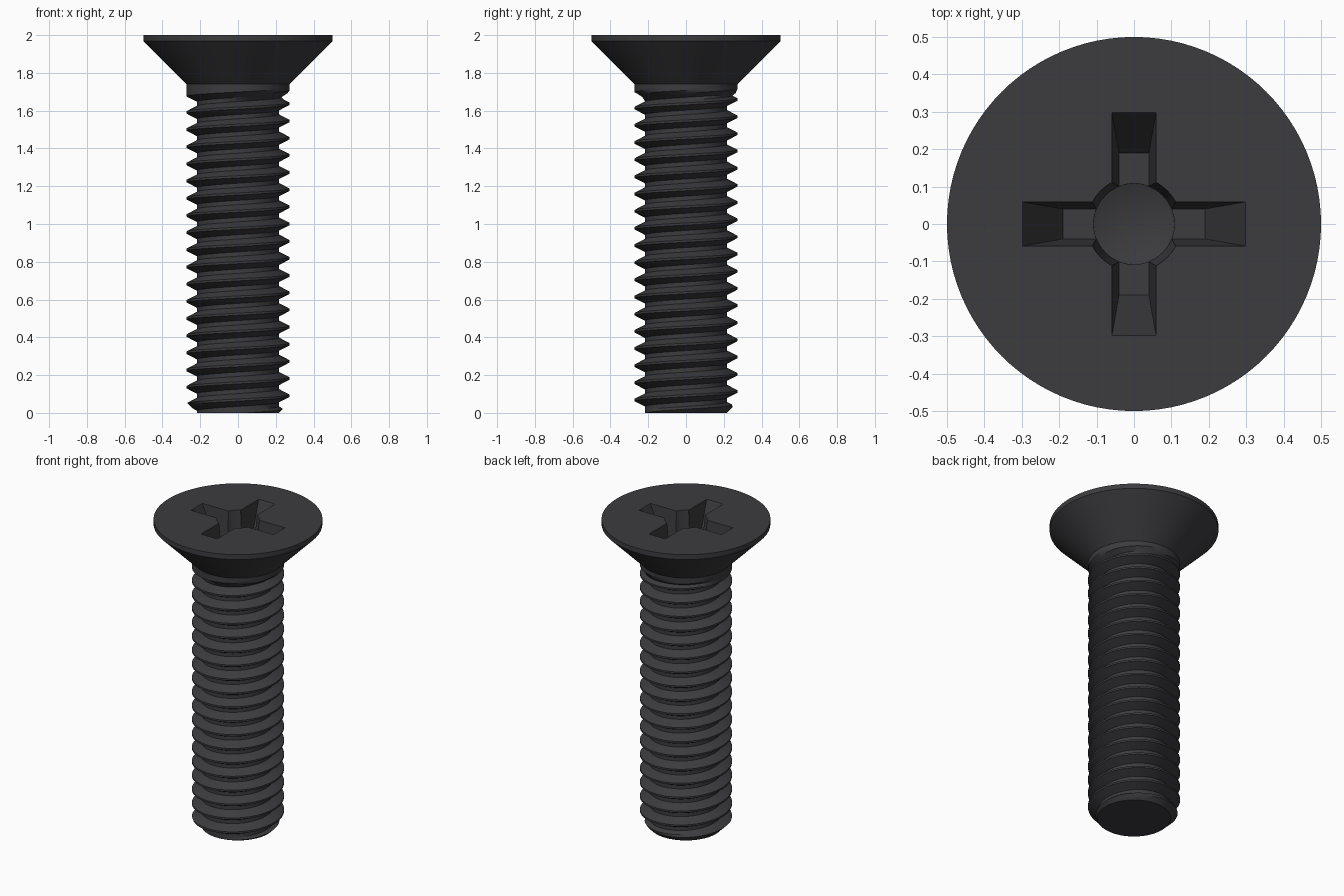
import bpy, bmesh, math

if "Cube" in bpy.data.objects:
    bpy.data.objects.remove(bpy.data.objects["Cube"])

PITCH = 1 / 11
CREST, ROOT = 0.2727, 0.217
NECK_Z = 1.74
SIDES = 96


def thread_radius(angle, z):
    """Trapezoid thread profile, chamfered at the tip and run out at the neck."""
    t = z / PITCH - angle / (2 * math.pi)
    d = abs(t - round(t))
    k = min(max((d - 1 / 16) / (3 / 8 - 1 / 16), 0), 1)
    r = CREST + (ROOT - CREST) * k
    r = max(r, min(CREST, CREST - (1.70 - z) * 1.5))
    return min(r, ROOT + max(z, 0))


def make_object(name, bm):
    bmesh.ops.recalc_face_normals(bm, faces=bm.faces[:])
    mesh = bpy.data.meshes.new(name)
    bm.to_mesh(mesh)
    bm.free()
    obj = bpy.data.objects.new(name, mesh)
    bpy.context.collection.objects.link(obj)
    return obj


def loft(name, bottom, top):
    """Closed solid between two matching outlines."""
    bm = bmesh.new()
    a = [bm.verts.new(p) for p in bottom]
    b = [bm.verts.new(p) for p in top]
    n = len(a)
    for i in range(n):
        j = (i + 1) % n
        bm.faces.new((a[i], a[j], b[j], b[i]))
    bm.faces.new(a[::-1])
    bm.faces.new(b)
    return make_object(name, bm)


# Threaded shank and countersunk head as one closed skin
bm = bmesh.new()
columns = []
for s in range(SIDES + 1):
    a = 2 * math.pi * s / SIDES
    ring = []
    for turn in range(-2, 21):
        for off in (-1 / 16, 1 / 16, 0.22, 0.375, 0.625, 0.78):
            z = PITCH * (turn + off + s / SIDES)
            z = min(max(z, 0), NECK_Z)
            ring.append((thread_radius(a, z), z))
    ring += [(0.5, 1.968), (0.5, 2.0)]
    columns.append([bm.verts.new((r * math.cos(a), r * math.sin(a), z)) for r, z in ring])
for c, d in zip(columns, columns[1:]):
    for i in range(len(c) - 1):
        bm.faces.new((c[i], d[i], d[i + 1], c[i + 1]))
bmesh.ops.remove_doubles(bm, verts=bm.verts[:], dist=1e-5)
bmesh.ops.holes_fill(bm, edges=[e for e in bm.edges if e.is_boundary], sides=0)
screw = make_object("countersunk_screw", bm)

# Cross recess cutters: two tapered slots and a round centre with a conical floor
FLOOR, OVER = 1.75, 2.05
grow = (OVER - FLOOR) / (2.0 - FLOOR)


def slot(name, turned):
    def rect(length, width, z):
        x, y = (width, length) if turned else (length, width)
        return [(-x, -y, z), (x, -y, z), (x, y, z), (-x, y, z)]
    return loft(name, rect(0.19, 0.04, FLOOR),
                rect(0.19 + 0.108 * grow, 0.04 + 0.019 * grow, OVER))


bm = bmesh.new()
rings = []
for r, z in ((0.108, FLOOR - 0.004), (0.108 + 0.018 * grow, OVER)):
    rings.append([bm.verts.new((r * math.cos(2 * math.pi * i / 48),
                                r * math.sin(2 * math.pi * i / 48), z)) for i in range(48)])
tip = bm.verts.new((0, 0, FLOOR - 0.045))
for i in range(48):
    j = (i + 1) % 48
    bm.faces.new((rings[0][i], rings[0][j], rings[1][j], rings[1][i]))
    bm.faces.new((tip, rings[0][j], rings[0][i]))
bm.faces.new(rings[1])
centre = make_object("recess_centre_cutter", bm)

bpy.context.view_layer.objects.active = screw
screw.select_set(True)
for cutter in (slot("recess_slot_x_cutter", False), slot("recess_slot_y_cutter", True), centre):
    cutter.hide_render = True
    mod = screw.modifiers.new(cutter.name, 'BOOLEAN')
    mod.operation, mod.solver, mod.object = 'DIFFERENCE', 'EXACT', cutter
    bpy.ops.object.modifier_apply(modifier=mod.name)
    bpy.data.objects.remove(cutter)

# Blackened steel finish
steel = bpy.data.materials.new("black_steel")
steel.diffuse_color = (0.045, 0.045, 0.05, 1)
steel.use_nodes = True
steel.node_tree.nodes["Principled BSDF"].inputs["Base Color"].default_value = steel.diffuse_color
screw.data.materials.clear()
screw.data.materials.append(steel)
bpy.ops.object.shade_smooth_by_angle(angle=math.radians(30))
